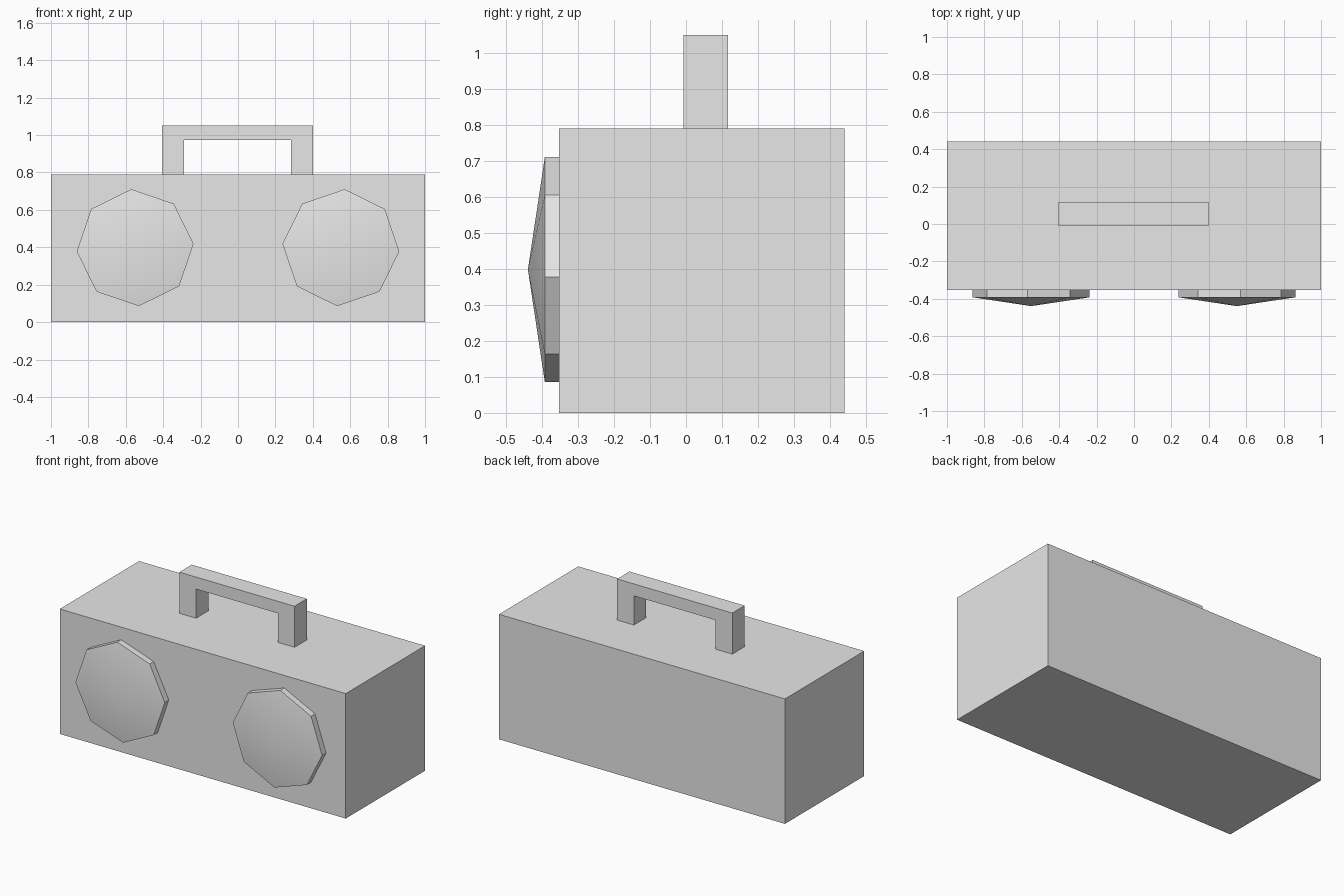
import bpy, bmesh, math
from mathutils import Matrix, Vector

cube = bpy.data.objects.get("Cube")
if cube:
    bpy.data.objects.remove(cube, do_unlink=True)

grey = bpy.data.materials.new("light_grey")
grey.use_nodes = True
grey.diffuse_color = (0.8, 0.8, 0.8, 1)
grey.node_tree.nodes["Principled BSDF"].inputs["Base Color"].default_value = (0.8, 0.8, 0.8, 1)


def finish(name, bm):
    bmesh.ops.recalc_face_normals(bm, faces=bm.faces)
    mesh = bpy.data.meshes.new(name)
    bm.to_mesh(mesh)
    bm.free()
    mesh.materials.append(grey)
    obj = bpy.data.objects.new(name, mesh)
    bpy.context.collection.objects.link(obj)
    return obj


def extruded_profile(name, points, y_front, y_back):
    """Extrude an outline in the xz plane from y_front to y_back."""
    bm = bmesh.new()
    face = bm.faces.new([bm.verts.new((x, y_front, z)) for x, z in points])
    new = bmesh.ops.extrude_face_region(bm, geom=[face])["geom"]
    moved = [v for v in new if isinstance(v, bmesh.types.BMVert)]
    bmesh.ops.translate(bm, vec=(0, y_back - y_front, 0), verts=moved)
    return finish(name, bm)


def speaker(name, side):
    """Eight-sided disc whose front cap rises to a shallow point."""
    bm = bmesh.new()
    bmesh.ops.create_cone(bm, cap_ends=True, segments=8, radius1=0.313,
                          radius2=0.313, depth=0.04)
    cap = max(bm.faces, key=lambda f: f.calc_center_median().z)
    tip = bmesh.ops.poke(bm, faces=[cap])["verts"][0]
    tip.co.z += 0.047
    # Turn the disc to face forwards, with its corners tilted outwards
    tilt = Matrix.Rotation(side * math.radians(3.7), 4, "Y")
    face_front = Matrix.Rotation(math.radians(90), 4, "X")
    place = Matrix.Translation((side * 0.55, -0.372, 0.398))
    bm.transform(place @ tilt @ face_front)
    obj = finish(name, bm)
    bpy.ops.object.select_all(action="DESELECT")
    obj.select_set(True)
    bpy.context.view_layer.objects.active = obj
    bpy.ops.object.shade_smooth_by_angle(angle=math.radians(30))


# Box body
extruded_profile("body", [(-1, 0), (1, 0), (1, 0.79), (-1, 0.79)], -0.352, 0.44)

# Carrying handle
extruded_profile("handle", [(-0.405, 0.79), (-0.405, 1.05), (0.4, 1.05), (0.4, 0.79),
                            (0.283, 0.79), (0.283, 0.974), (-0.288, 0.974), (-0.288, 0.79)],
                 -0.007, 0.116)

# Pair of speakers
for label, side in (("left", 1), ("right", -1)):
    speaker(label + "_speaker", side)
